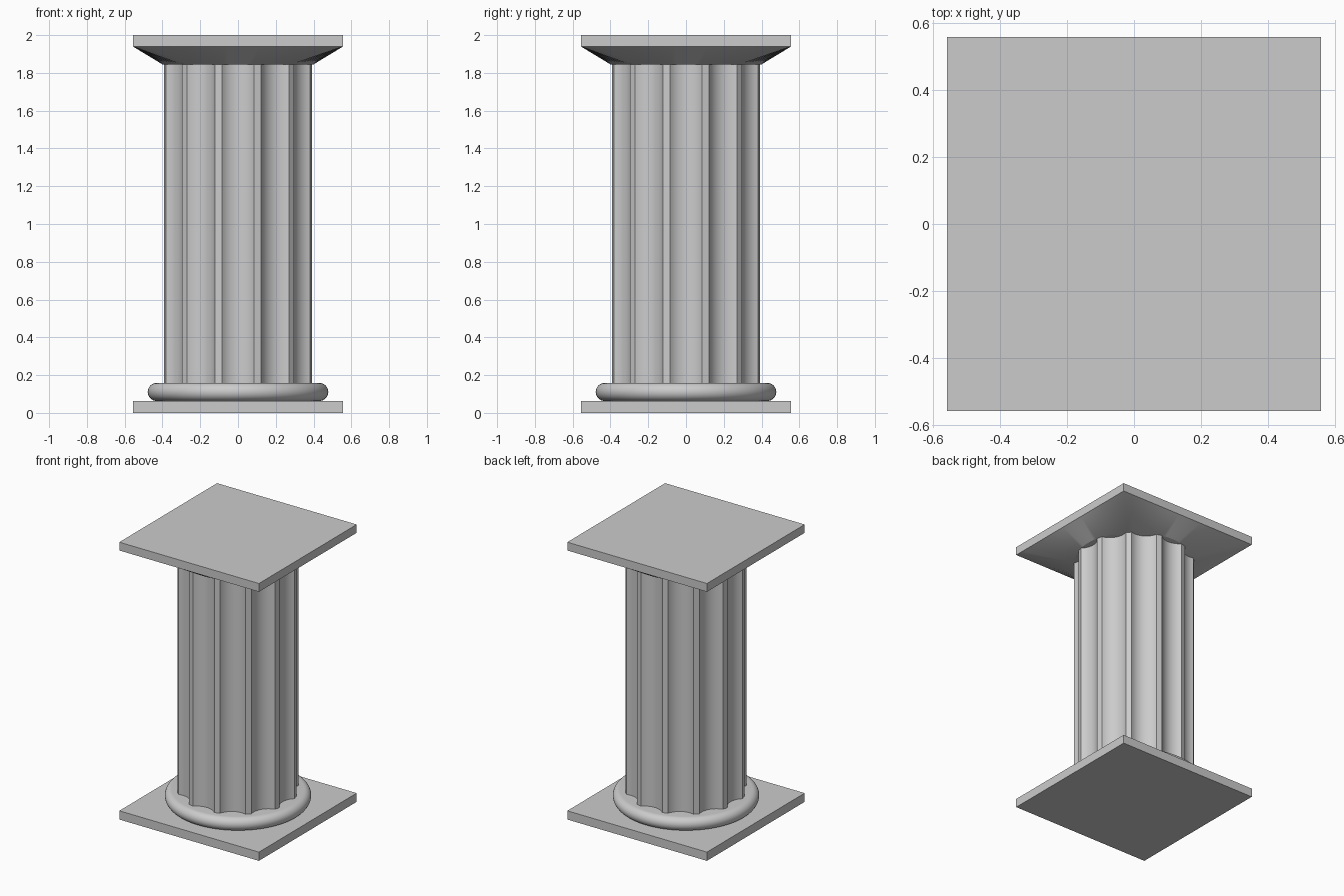
import bpy, bmesh, math

cube = bpy.data.objects.get("Cube")
if cube:
    bpy.data.objects.remove(cube, do_unlink=True)

stone = bpy.data.materials.new("grey stone")
stone.use_nodes = True
GREY = (0.6, 0.6, 0.6, 1)
stone.diffuse_color = GREY
stone.node_tree.nodes["Principled BSDF"].inputs["Base Color"].default_value = GREY

HALF = 0.557          # half width of the square slabs
RADIUS = 0.4          # shaft radius
FLUTES = 12
SEGMENTS = 96


def loft(name, rings):
    """Skin a stack of rings, each a list of (x, y, z), and cap both ends."""
    bm = bmesh.new()
    loops = [[bm.verts.new(p) for p in ring] for ring in rings]
    for low, high in zip(loops, loops[1:]):
        for i in range(len(low)):
            j = (i + 1) % len(low)
            bm.faces.new((low[i], low[j], high[j], high[i]))
    bm.faces.new(loops[0][::-1])
    bm.faces.new(loops[-1])
    bmesh.ops.recalc_face_normals(bm, faces=bm.faces)
    mesh = bpy.data.meshes.new(name)
    bm.to_mesh(mesh)
    bm.free()
    mesh.materials.append(stone)
    obj = bpy.data.objects.new(name, mesh)
    bpy.context.collection.objects.link(obj)
    bpy.ops.object.select_all(action="DESELECT")
    obj.select_set(True)
    bpy.context.view_layer.objects.active = obj
    bpy.ops.object.shade_smooth_by_angle(angle=math.radians(30))
    return obj


def circle(r, z):
    angles = [math.tau * i / SEGMENTS for i in range(SEGMENTS)]
    return [(r * math.cos(a), r * math.sin(a), z) for a in angles]


def square(z):
    """Square ring whose points line up with those of circle()."""
    return [(x * HALF / max(abs(x), abs(y)), y * HALF / max(abs(x), abs(y)), z)
            for x, y, _ in circle(1, z)]


def slab(name, z0, z1):
    corners = [(-HALF, -HALF), (HALF, -HALF), (HALF, HALF), (-HALF, HALF)]
    return loft(name, [[(x, y, z) for x, y in corners] for z in (z0, z1)])


def fluted(z):
    """Shaft section: shallow hollows parted by narrow flat fillets."""
    points = []
    half = math.radians(12.2)
    chord, depth, steps = RADIUS * math.sin(half), 0.036, 12
    arc_r = (chord ** 2 + depth ** 2) / (2 * depth)
    sweep = math.asin(chord / arc_r)
    for k in range(FLUTES):
        a = math.tau * k / FLUTES
        for s in range(steps + 1):
            t = sweep * (2 * s / steps - 1)
            across = arc_r * math.sin(t)
            out = RADIUS * math.cos(half) + arc_r * (math.cos(sweep) - math.cos(t))
            points.append((out * math.cos(a) - across * math.sin(a),
                           out * math.sin(a) + across * math.cos(a), z))
    return points


# Square slabs at the foot and the top
slab("base_plinth", 0, 0.063)
slab("top_slab", 1.94, 2)

# Rounded ring under the shaft
BEAD = 0.048
bead_rings = []
for i in range(17):
    a = math.pi * (i / 16 - 0.5)
    bead_rings.append(circle(0.43 + BEAD * math.cos(a), 0.111 + BEAD * math.sin(a)))
loft("base_ring", bead_rings)

# Fluted shaft
loft("fluted_shaft", [fluted(0.155), fluted(1.85)])

# Capital flaring from a circle to a square
loft("flared_capital", [circle(RADIUS, 1.845), square(1.94)])
